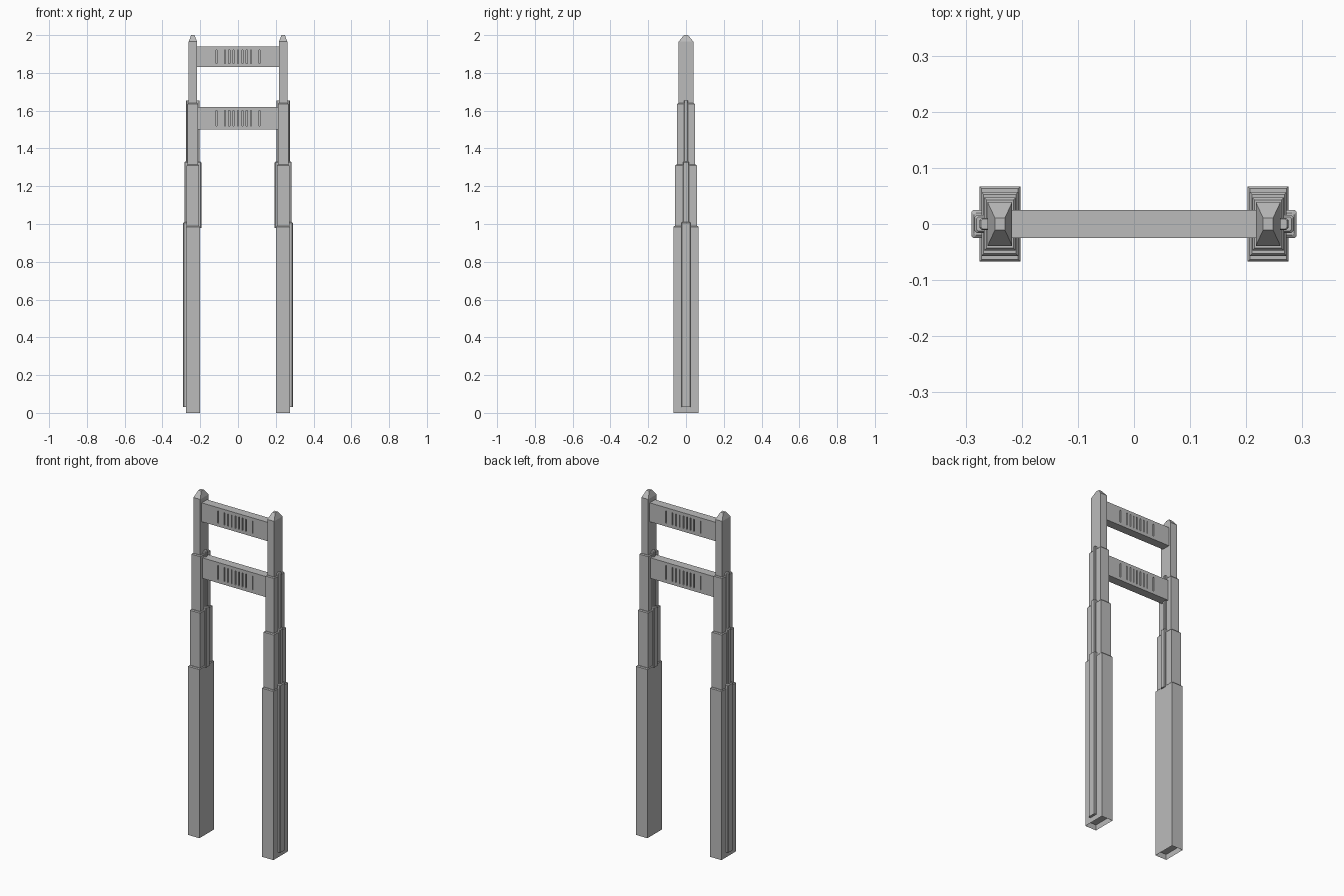
import bpy
import bmesh

if "Cube" in bpy.data.objects:
    bpy.data.objects.remove(bpy.data.objects["Cube"], do_unlink=True)

steel = bpy.data.materials.new("grey steel")
steel.use_nodes = True
grey = (0.5, 0.5, 0.5, 1)
steel.diffuse_color = grey
steel.node_tree.nodes["Principled BSDF"].inputs["Base Color"].default_value = grey


def finish(name, bm):
    bmesh.ops.recalc_face_normals(bm, faces=bm.faces)
    mesh = bpy.data.meshes.new(name)
    bm.to_mesh(mesh)
    bm.free()
    mesh.materials.append(steel)
    obj = bpy.data.objects.new(name, mesh)
    bpy.context.collection.objects.link(obj)
    return obj


def loft(bm, x, rings):
    """Stack rectangles given as (z, half width, half depth) around x."""
    loops = [[bm.verts.new((x + sx * w, sy * d, z))
              for sx, sy in ((-1, -1), (1, -1), (1, 1), (-1, 1))]
             for z, w, d in rings]
    for low, high in zip(loops, loops[1:]):
        for i in range(4):
            j = (i + 1) % 4
            bm.faces.new((low[i], low[j], high[j], high[i]))
    bm.faces.new(loops[0][::-1])
    bm.faces.new(loops[-1])


def rib(bm, x0, x1, d, z0, z1, c):
    """Upright rib from x0 out to x1 with a chamfered outer edge and top."""
    plan = [(x0, -d), (x1 - c, -d), (x1, c - d), (x1, d - c), (x1 - c, d), (x0, d)]
    if x1 < x0:
        plan = [(x0, -d), (x1 + c, -d), (x1, c - d), (x1, d - c), (x1 + c, d), (x0, d)]
    top = [(x + (x0 - x) * 0.15, y * 0.8) for x, y in plan]
    loops = [[bm.verts.new((x, y, z)) for x, y in pts]
             for pts, z in ((plan, z0), (plan, z1 - c), (top, z1))]
    for low, high in zip(loops, loops[1:]):
        for i in range(6):
            j = (i + 1) % 6
            bm.faces.new((low[i], low[j], high[j], high[i]))
    bm.faces.new(loops[0][::-1])
    bm.faces.new(loops[-1])


CENTRE = 0.239
# bottom, top, half width, half depth of each leg tier
TIERS = {"lower": (0.0, 0.99, 0.0365, 0.067), "middle": (0.98, 1.315, 0.033, 0.057),
         "upper": (1.3, 1.64, 0.028, 0.047)}
# bottom, top, reach from the leg centre, half depth of each rib
RIBS = {"lower": (0.03, 1.01, 0.051, 0.025), "middle": (0.98, 1.33, 0.045, 0.016),
        "upper": (1.3, 1.655, 0.036, 0.011)}

for side, s in (("left", 1), ("right", -1)):
    x = s * CENTRE
    for tier, (z0, z1, w, d) in TIERS.items():
        # Leg tier with a small chamfer around its top
        bm = bmesh.new()
        loft(bm, x, [(z0, w, d), (z1 - 0.005, w, d), (z1, w - 0.004, d - 0.004)])
        if tier == "lower":
            # Shallow hollow in the foot
            bm.normal_update()
            foot = [f for f in bm.faces if f.normal.z < -0.9]
            bmesh.ops.inset_region(bm, faces=foot, thickness=0.004)
            bmesh.ops.translate(bm, verts=foot[0].verts, vec=(0, 0, 0.03))
        finish(f"{side}_{tier}_leg", bm)
        # Ribs: outer face on every tier, inner face on the stepped ones
        z0, z1, reach, d = RIBS[tier]
        for face, t in (("outer", s), ("inner", -s)):
            if face == "inner" and tier == "lower":
                continue
            bm = bmesh.new()
            rib(bm, x + t * 0.02, x + t * reach, d, z0, z1, 0.004)
            finish(f"{side}_{tier}_{face}_rib", bm)
    # Slim top tier with a truncated pyramid cap
    bm = bmesh.new()
    loft(bm, x, [(1.63, 0.022, 0.039), (1.965, 0.022, 0.039), (2.0, 0.009, 0.011)])
    finish(f"{side}_top_leg", bm)

# Crossbeams with upright grooves on both faces
GROOVES = (0, 0.023, 0.046, 0.069, 0.113)
for name, z0, z1 in (("upper", 1.83, 1.94), ("lower", 1.5, 1.62)):
    bm = bmesh.new()
    loft(bm, 0, [(z0, 0.219, 0.025), (z1, 0.219, 0.025)])
    beam = finish(f"{name}_crossbeam", bm)
    bm = bmesh.new()
    for gx in sorted({s * g for g in GROOVES for s in (1, -1)}):
        for s in (1, -1):
            geo = bmesh.ops.create_cube(bm, size=1)["verts"]
            bmesh.ops.scale(bm, verts=geo, vec=(0.006, 0.016, z1 - z0 - 0.038))
            bmesh.ops.translate(bm, verts=geo, vec=(gx, s * 0.025, (z0 + z1) / 2))
    cutter = finish(f"{name}_groove_cutter", bm)
    cutter.hide_render = True
    mod = beam.modifiers.new("grooves", "BOOLEAN")
    mod.operation = "DIFFERENCE"
    mod.solver = "EXACT"
    mod.object = cutter
    bpy.context.view_layer.objects.active = beam
    bpy.ops.object.modifier_apply(modifier=mod.name)
    bpy.data.objects.remove(cutter, do_unlink=True)
